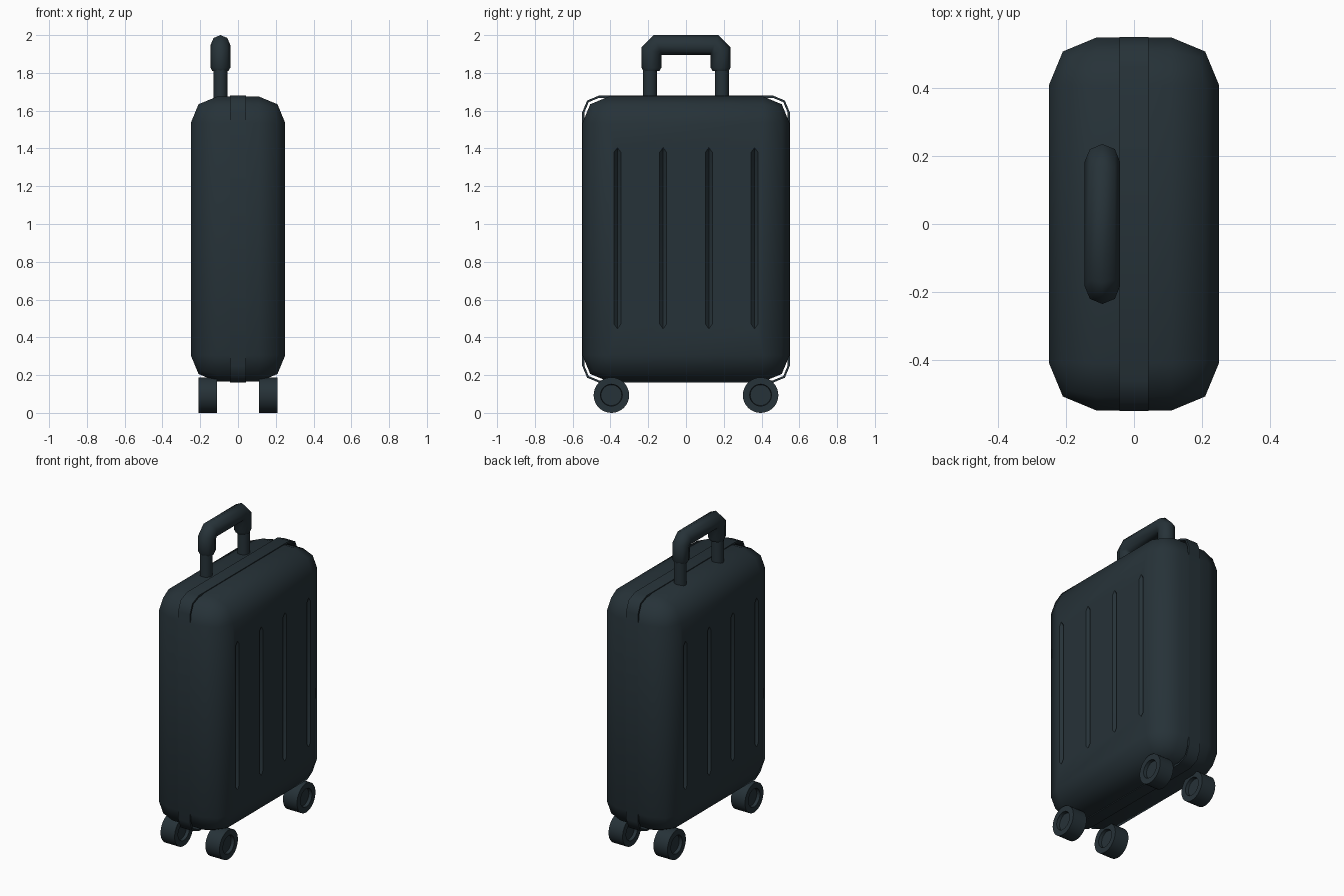
import bpy, bmesh, math
from mathutils import Vector, Matrix

if "Cube" in bpy.data.objects:
    bpy.data.objects.remove(bpy.data.objects["Cube"])

mat = bpy.data.materials.new("dark slate")
mat.diffuse_color = (0.0194, 0.0319, 0.0395, 1)
mat.use_nodes = True
mat.node_tree.nodes["Principled BSDF"].inputs["Base Color"].default_value = mat.diffuse_color


def finish(name, bm, angle=35):
    bmesh.ops.recalc_face_normals(bm, faces=bm.faces)
    me = bpy.data.meshes.new(name)
    bm.to_mesh(me)
    bm.free()
    ob = bpy.data.objects.new(name, me)
    bpy.context.collection.objects.link(ob)
    me.materials.append(mat)
    smooth(ob, angle)
    return ob


def smooth(ob, angle):
    bpy.ops.object.select_all(action='DESELECT')
    ob.select_set(True)
    bpy.context.view_layer.objects.active = ob
    bpy.ops.object.shade_smooth_by_angle(angle=math.radians(angle))


def bridge(bm, a, b):
    for i in range(len(a)):
        j = (i + 1) % len(a)
        bm.faces.new((a[i], a[j], b[j], b[i]))


# Shell: softly bevelled box
bm = bmesh.new()
bmesh.ops.create_cube(bm, size=1, matrix=Matrix.Translation((0, 0, 0.92)) @ Matrix.Diagonal((0.5, 1.096, 1.51, 1)))
bmesh.ops.bevel(bm, geom=bm.edges[:], offset=0.14, segments=2, profile=0.5, affect='EDGES')
shell = finish("shell", bm, 50)

# Groove cutters: diamond bars with pointed ends, on both broad sides
bm = bmesh.new()
for sx in (-1, 1):
    for y in (-0.363, -0.121, 0.121, 0.363):
        rings = [[bm.verts.new((sx * 0.25 + dx, y + dy, z)) for dx, dy in
                  ((0.02, 0), (0, 0.018), (-0.02, 0), (0, -0.018))] for z in (0.47, 1.38)]
        bridge(bm, *rings)
        for ring, z in zip(rings, (0.445, 1.405)):
            tip = bm.verts.new((sx * 0.25, y, z))
            for i in range(4):
                bm.faces.new((ring[i], ring[(i + 1) % 4], tip))
cutter = finish("groove_cutter", bm)
cutter.hide_render = True
mod = shell.modifiers.new("grooves", 'BOOLEAN')
mod.operation = 'DIFFERENCE'
mod.solver = 'EXACT'
mod.object = cutter
bpy.context.view_layer.objects.active = shell
bpy.ops.object.modifier_apply(modifier=mod.name)
bpy.data.objects.remove(cutter)
smooth(shell, 50)


# Centre band: thin hollow frame around the shell
def rounded_rect(hy, hz, r):
    pts = []
    for k, (sy, sz) in enumerate(((1, 1), (-1, 1), (-1, -1), (1, -1))):
        for s in range(3):
            a = math.radians(90 * k + 45 * s)
            pts.append((sy * (hy - r) + r * math.cos(a), 0.92 + sz * (hz - r) + r * math.sin(a)))
    return pts


bm = bmesh.new()
loops = [[bm.verts.new((x, y, z)) for y, z in rounded_rect(0.55 - t, 0.76 - t, 0.09 - t)]
         for x, t in ((-0.042, 0), (0.042, 0), (0.042, 0.012), (-0.042, 0.012))]
for i in range(4):
    bridge(bm, loops[i], loops[(i + 1) % 4])
finish("centre_band", bm, 50)

# Handle poles
for side, y in (("left", -0.19), ("right", 0.19)):
    bm = bmesh.new()
    bmesh.ops.create_cone(bm, cap_ends=True, segments=16, radius1=0.037, radius2=0.037, depth=0.25,
                          matrix=Matrix.Translation((-0.093, y, 1.72)))
    finish("handle_pole_" + side, bm)

# Handle grip: octagonal tube swept along a chamfered arch
half = [(-0.183, 1.81, 0.043), (-0.183, 1.827, 0.052), (-0.183, 1.915, 0.052), (-0.15, 1.948, 0.052)]
path = half + [(-y, z, r) for y, z, r in reversed(half)]
bm = bmesh.new()
rings = []
for i, (y, z, r) in enumerate(path):
    p = Vector((y, z))
    d1 = (p - Vector(path[i - 1][:2])).normalized() if i else None
    d2 = (Vector(path[i + 1][:2]) - p).normalized() if i < len(path) - 1 else d1
    d1 = d1 or d2
    t = (d1 + d2).normalized()
    n = Vector((-t.y, t.x)) / t.dot(d1)
    rings.append([bm.verts.new((-0.093 + r * math.sin(a), y + r * math.cos(a) * n.x, z + r * math.cos(a) * n.y))
                  for a in (math.tau * k / 8 for k in range(8))])
for a, b in zip(rings, rings[1:]):
    bridge(bm, a, b)
bm.faces.new(rings[0])
bm.faces.new(rings[-1])
finish("handle_grip", bm, 50)

# Wheels with recessed hubs
for sx, xn in ((-1, "back"), (1, "front")):
    for sy, yn in ((-1, "left"), (1, "right")):
        bm = bmesh.new()
        bmesh.ops.create_cone(bm, cap_ends=True, segments=32, radius1=0.094, radius2=0.094, depth=0.1,
                              matrix=Matrix.Translation((sx * 0.16, sy * 0.395, 0.094)) @ Matrix.Rotation(math.pi / 2, 4, 'Y'))
        for cap in [f for f in bm.faces if len(f.verts) > 4]:
            out = cap.normal.copy()
            bmesh.ops.inset_region(bm, faces=[cap], thickness=0.036)
            ext = bmesh.ops.inset_region(bm, faces=[cap], thickness=0.003)
            bmesh.ops.translate(bm, verts=cap.verts[:], vec=-0.02 * out)
        finish("wheel_%s_%s" % (xn, yn), bm)
